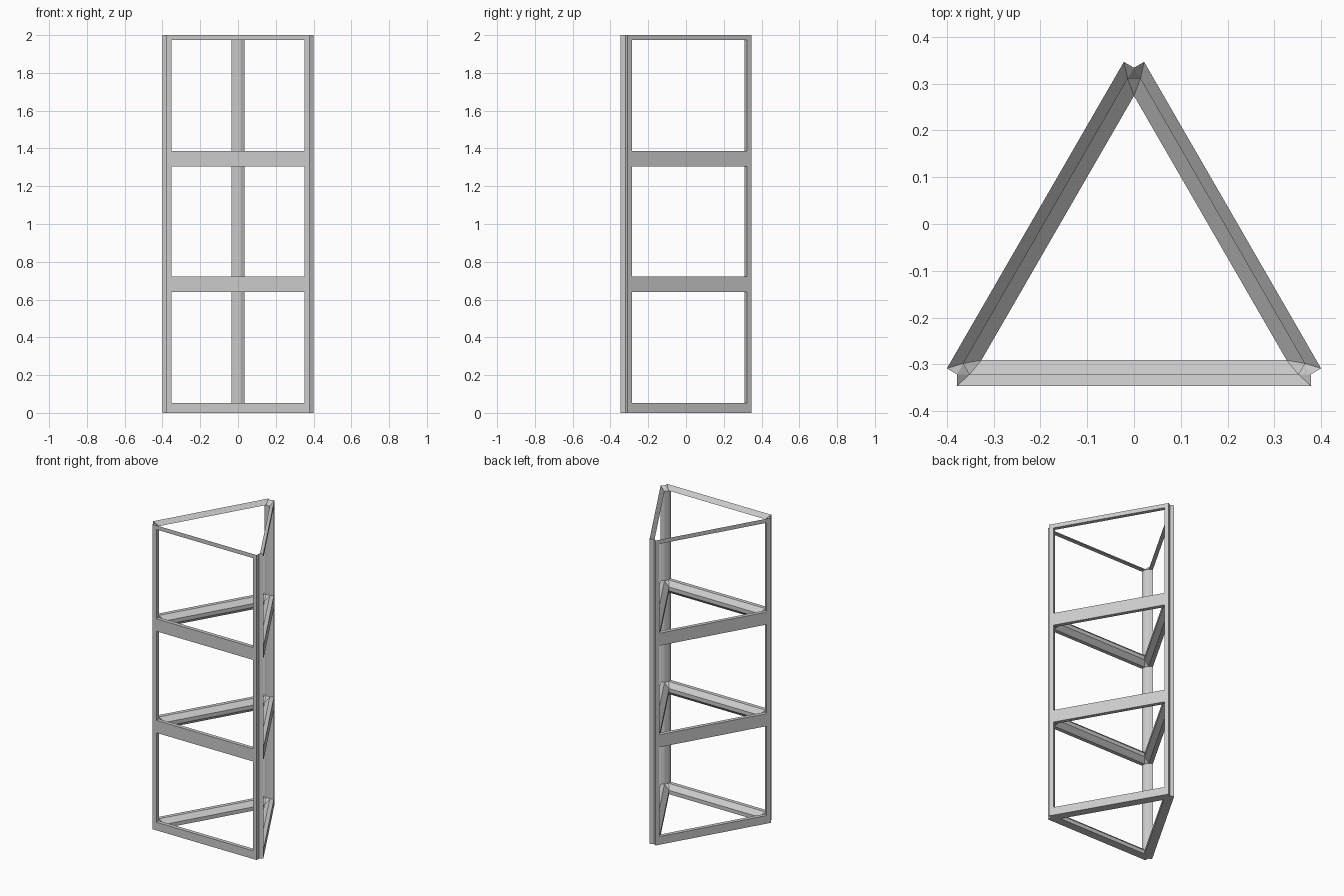
import bpy, bmesh
from math import sqrt, radians
from mathutils import Matrix, Vector

if "Cube" in bpy.data.objects:
    bpy.data.objects.remove(bpy.data.objects["Cube"])

# Cross-section sizes: outer face, panel back, floor rim (y), and half widths (x)
Y_OUT, Y_BACK, Y_RIM = -0.346, -0.321, -0.291
HALF, OPEN = 0.378, 0.351
CY = Y_BACK + HALF / sqrt(3)                 # triangle centre
RIM = (CY - Y_RIM) * sqrt(3)                 # half width of the floor hole
HEIGHT, PLATE, INSET = 2.0, 0.025, 0.0285
LEVELS = [0.0, 0.668, 1.334]                 # underside of each floor
BOTTOMS = [z + PLATE + INSET for z in LEVELS]
TOPS = [z - INSET for z in LEVELS[1:]] + [HEIGHT - 0.027]

bm = bmesh.new()
TURN = Matrix.Rotation(radians(120), 4, 'Z')
CENTRE = Vector((0, CY, 0))


def turned(p):
    """Point moved to the next side of the triangle."""
    return TURN @ (Vector(p) - CENTRE) + CENTRE


def face(*pts):
    """Add a face on all three sides."""
    pts = [Vector(p) for p in pts]
    for _ in range(3):
        bm.faces.new([bm.verts.new(p) for p in pts])
        pts = [turned(p) for p in pts]


def band(x0, y0, z0, x1, y1, z1):
    """Symmetric strip between two edges running along x."""
    face((-x0, y0, z0), (x0, y0, z0), (x1, y1, z1), (-x1, y1, z1))


def corner(z, zr):
    """Small triangle joining two floor chamfers to a post."""
    face((OPEN, Y_BACK, z), (RIM, Y_RIM, zr), turned((-OPEN, Y_BACK, z)))


# Outer panel faces and panel ends
rows = sorted([0.0, HEIGHT] + BOTTOMS + TOPS)
for i, (z0, z1) in enumerate(zip(rows, rows[1:])):
    for s in (-1, 1):
        a, b = s * OPEN, s * HALF
        face((a, Y_OUT, z0), (b, Y_OUT, z0), (b, Y_OUT, z1), (a, Y_OUT, z1))
        face((b, Y_OUT, z0), (b, Y_BACK, z0), (b, Y_BACK, z1), (b, Y_OUT, z1))
    if i % 2 == 0:
        band(OPEN, Y_OUT, z0, OPEN, Y_OUT, z1)

# Window reveals and inner post chamfers
for zb, zt in zip(BOTTOMS, TOPS):
    for z in (zb, zt):
        band(OPEN, Y_OUT, z, OPEN, Y_BACK, z)
    for a in (-OPEN, OPEN):
        face((a, Y_OUT, zb), (a, Y_BACK, zb), (a, Y_BACK, zt), (a, Y_OUT, zt))
    face((OPEN, Y_BACK, zb), (OPEN, Y_BACK, zt),
         turned((-OPEN, Y_BACK, zt)), turned((-OPEN, Y_BACK, zb)))

# Floor rims with chamfers above, and below where another storey follows
for i, z in enumerate(LEVELS):
    band(OPEN, Y_BACK, BOTTOMS[i], RIM, Y_RIM, z + PLATE)
    corner(BOTTOMS[i], z + PLATE)
    band(RIM, Y_RIM, z, RIM, Y_RIM, z + PLATE)
    if i:
        band(OPEN, Y_BACK, TOPS[i - 1], RIM, Y_RIM, z)
        corner(TOPS[i - 1], z)

# Flat underside
band(HALF, Y_OUT, 0, HALF, Y_BACK, 0)
band(HALF, Y_BACK, 0, RIM, Y_RIM, 0)

# Sloped top edge and post tops
zt = TOPS[-1]
band(HALF, Y_OUT, HEIGHT, OPEN, Y_BACK, zt)
for s in (-1, 1):
    face((s * HALF, Y_OUT, HEIGHT), (s * HALF, Y_BACK, HEIGHT), (s * OPEN, Y_BACK, zt))
face((HALF, Y_BACK, HEIGHT), (OPEN, Y_BACK, zt), turned((-OPEN, Y_BACK, zt)))
# Top outer edge split at the window lines
bmesh.ops.remove_doubles(bm, verts=bm.verts, dist=0.0005)
bmesh.ops.recalc_face_normals(bm, faces=bm.faces)

mesh = bpy.data.meshes.new("triangular_tower_frame")
bm.to_mesh(mesh)
bm.free()
obj = bpy.data.objects.new("triangular_tower_frame", mesh)
bpy.context.collection.objects.link(obj)
